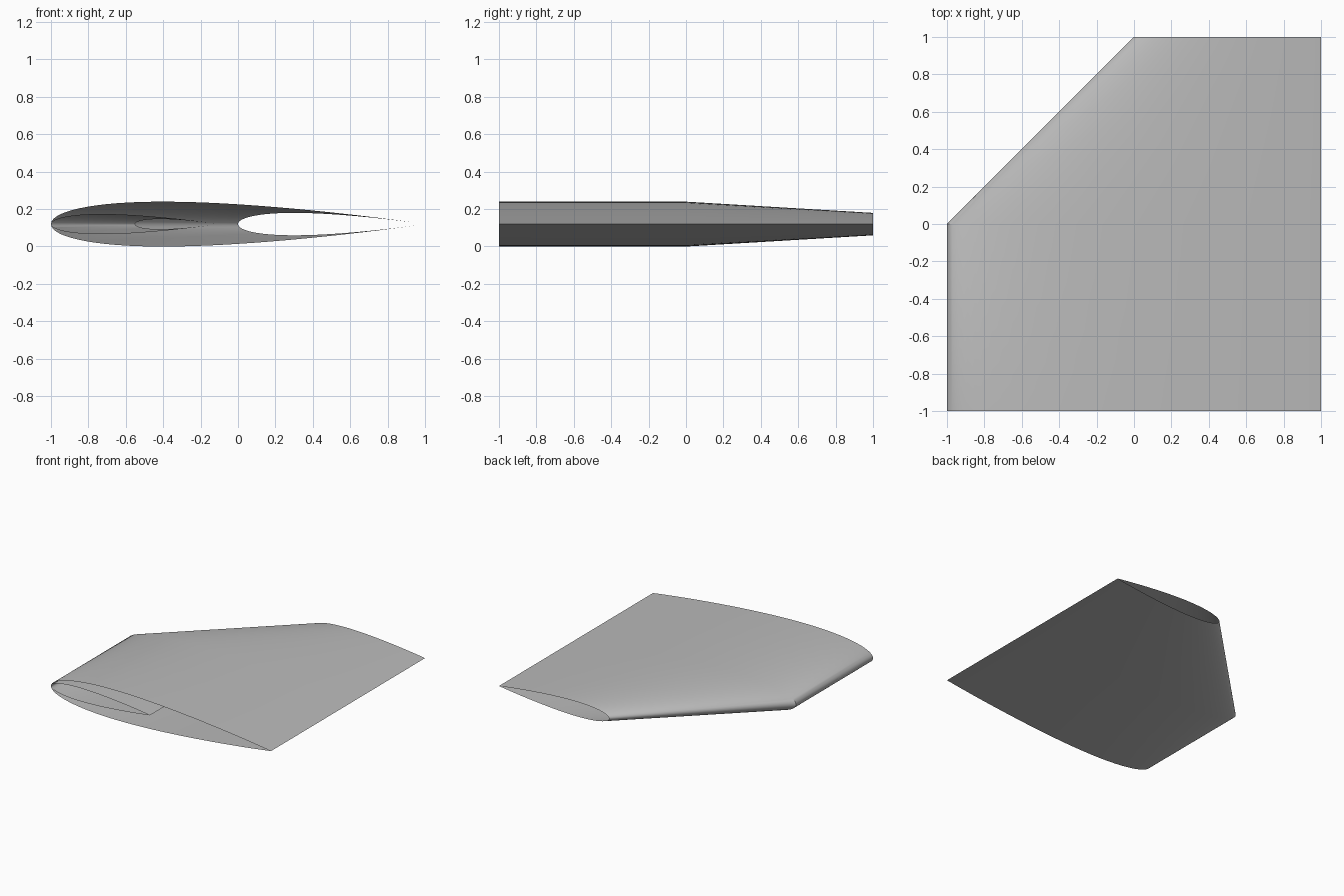
import bpy
import bmesh
import math

old = bpy.data.objects.get("Cube")
if old:
    bpy.data.objects.remove(old, do_unlink=True)

grey = bpy.data.materials.new("plain_grey")
grey.use_nodes = True
grey.diffuse_color = (0.5, 0.5, 0.5, 1)
grey.node_tree.nodes["Principled BSDF"].inputs["Base Color"].default_value = (0.5, 0.5, 0.5, 1)

STEPS = 40       # points along each side of the section
MID_Z = 0.119    # height of the chord plane


def half_thickness(t):
    """Symmetric 12 percent section with a sharp trailing edge."""
    return 0.6 * (0.2969 * math.sqrt(t) - 0.126 * t - 0.3516 * t**2
                  + 0.2843 * t**3 - 0.1036 * t**4)


def section(bm, lead_x, y, chord):
    """Closed ring of vertices, over the top and back underneath."""
    ring = []
    for i in range(2 * STEPS):
        t = (1 + math.cos(math.pi * i / STEPS)) / 2
        side = 1 if i <= STEPS else -1
        ring.append(bm.verts.new((lead_x + chord * t, y,
                                  MID_Z + side * chord * half_thickness(t))))
    return ring


def wing_skin(name, scale):
    """Open-ended shell: straight inner panel, then a swept tapered panel."""
    bm = bmesh.new()
    rings = [section(bm, -1, -1, 2 * scale),
             section(bm, -1, -1 + scale, 2 * scale),
             section(bm, -1 + scale, -1 + 2 * scale, scale)]
    for a, b in zip(rings, rings[1:]):
        for i in range(len(a)):
            j = (i + 1) % len(a)
            bm.faces.new((a[i], a[j], b[j], b[i]))
    bm.normal_update()
    # Face the shell outwards
    if max(bm.faces, key=lambda f: f.calc_center_median().z).normal.z < 0:
        bmesh.ops.reverse_faces(bm, faces=bm.faces[:])
    mesh = bpy.data.meshes.new(name)
    bm.to_mesh(mesh)
    bm.free()
    mesh.materials.append(grey)
    obj = bpy.data.objects.new(name, mesh)
    bpy.context.collection.objects.link(obj)
    bpy.ops.object.select_all(action='DESELECT')
    obj.select_set(True)
    bpy.context.view_layer.objects.active = obj
    bpy.ops.object.shade_smooth_by_angle(angle=math.radians(30))


# Outer skin and the small copy nested inside its leading edge
wing_skin("outer_wing_skin", 1.0)
wing_skin("inner_wing_skin", 0.45)
